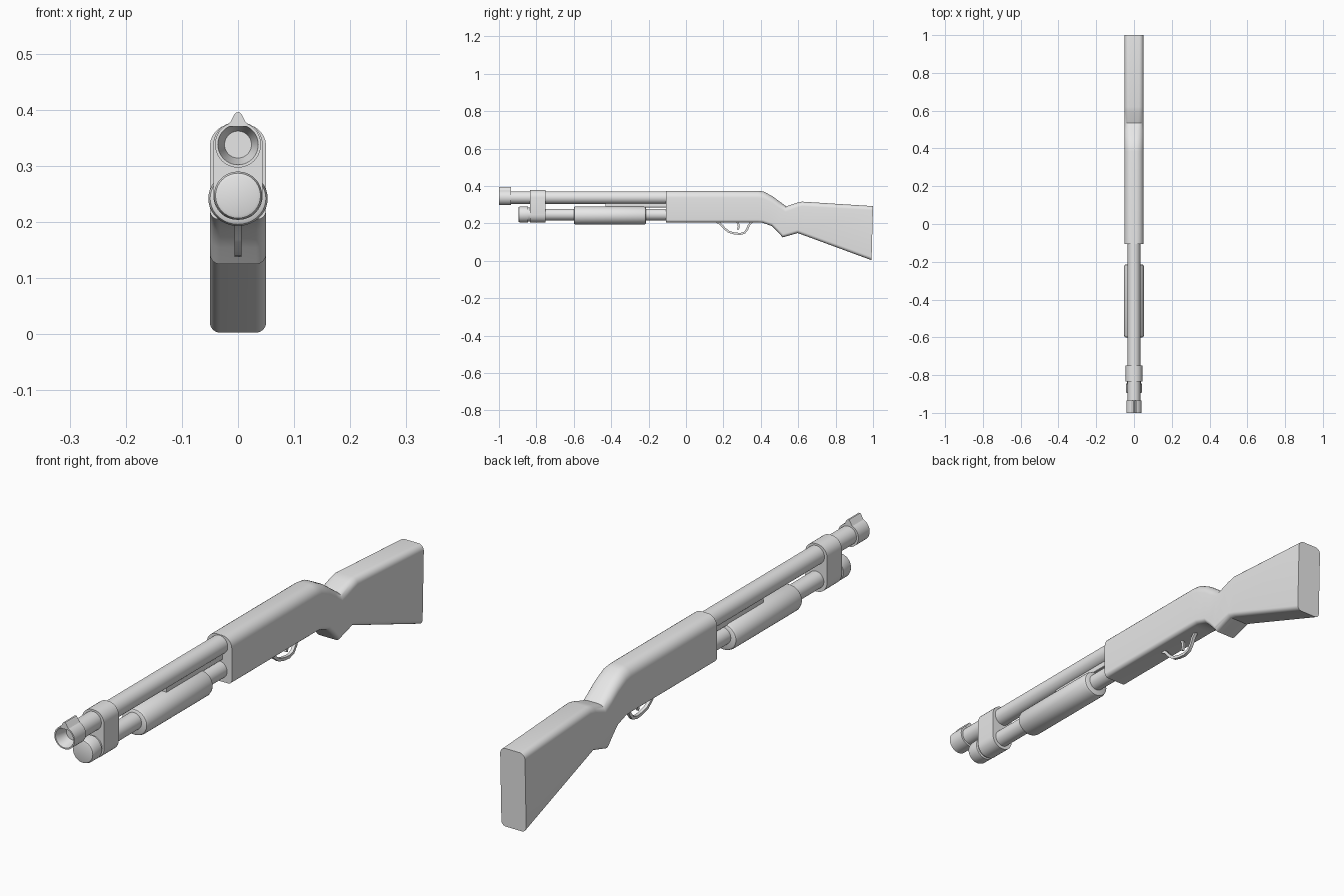
import bpy, bmesh, math

cube = bpy.data.objects.get("Cube")
if cube:
    bpy.data.objects.remove(cube, do_unlink=True)

grey = bpy.data.materials.new("plain grey")
grey.diffuse_color = (0.8, 0.8, 0.8, 1)
grey.use_nodes = True
grey.node_tree.nodes["Principled BSDF"].inputs["Base Color"].default_value = (0.8, 0.8, 0.8, 1)

BARREL_Z, TUBE_Z = 0.338, 0.247


def loft(name, rings, angle=30):
    """Skin a closed surface over matching rings of points."""
    bm = bmesh.new()
    loops = [[bm.verts.new(p) for p in ring] for ring in rings]
    n = len(loops[0])
    for a, b in zip(loops, loops[1:]):
        for i in range(n):
            j = (i + 1) % n
            bm.faces.new((a[i], a[j], b[j], b[i]))
    bm.faces.new(loops[0])
    bm.faces.new(loops[-1])
    bmesh.ops.recalc_face_normals(bm, faces=bm.faces)
    mesh = bpy.data.meshes.new(name)
    bm.to_mesh(mesh)
    bm.free()
    mesh.materials.append(grey)
    obj = bpy.data.objects.new(name, mesh)
    bpy.context.collection.objects.link(obj)
    bpy.ops.object.select_all(action='DESELECT')
    obj.select_set(True)
    bpy.context.view_layer.objects.active = obj
    bpy.ops.object.shade_smooth_by_angle(angle=math.radians(angle))
    return obj


def turned(name, z, profile, sx=1.0, n=40):
    """Round part along y from (radius, y) pairs."""
    angles = [2 * math.pi * i / n for i in range(n)]
    return loft(name, [[(sx * r * math.cos(a), y, z + r * math.sin(a)) for a in angles]
                       for r, y in profile])


def rounded_ring(hw, y_top, top, y_bot, bottom, r_top, r_bot, steps=7):
    """Rounded rectangle across x and z, leaning in y from top to bottom."""
    ring = []
    for cx, cz, r, start in ((hw - r_top, top - r_top, r_top, 0),
                             (r_top - hw, top - r_top, r_top, 90),
                             (r_bot - hw, bottom + r_bot, r_bot, 180),
                             (hw - r_bot, bottom + r_bot, r_bot, 270)):
        for i in range(steps + 1):
            a = math.radians(start + 90 * i / steps)
            z = cz + r * math.sin(a)
            t = (top - z) / (top - bottom)
            ring.append((cx + r * math.cos(a), y_top + (y_bot - y_top) * t, z))
    return ring


def strip(name, path, thick, hw):
    """Flat band of half width hw following a (y, z) path."""
    rings = []
    for i, (y, z) in enumerate(path):
        y0, z0 = path[max(i - 1, 0)]
        y1, z1 = path[min(i + 1, len(path) - 1)]
        d = math.hypot(y1 - y0, z1 - z0)
        ny, nz = -(z1 - z0) / d * thick / 2, (y1 - y0) / d * thick / 2
        rings.append([(hw, y + ny, z + nz), (-hw, y + ny, z + nz),
                      (-hw, y - ny, z - nz), (hw, y - ny, z - nz)])
    return loft(name, rings, 40)


# Receiver and stock: y top, z top, y bottom, z bottom, top radius, bottom radius
stations = [
    (-0.107, 0.374, -0.107, 0.205, 0.038, 0.015),
    (0.385, 0.374, 0.385, 0.205, 0.038, 0.015),
    (0.415, 0.370, 0.410, 0.203, 0.038, 0.016),
    (0.462, 0.345, 0.460, 0.185, 0.036, 0.018),
    (0.500, 0.317, 0.490, 0.155, 0.034, 0.018),
    (0.535, 0.291, 0.517, 0.125, 0.030, 0.018),
    (0.590, 0.309, 0.597, 0.148, 0.026, 0.018),
    (0.620, 0.316, 0.625, 0.138, 0.025, 0.018),
    (1.000, 0.292, 0.992, 0.003, 0.022, 0.018),
]
loft("receiver_and_stock", [rounded_ring(0.05, *s) for s in stations], 35)

# Barrel and hollow muzzle collar
turned("barrel", BARREL_Z, [(0.0335, -0.95), (0.0335, -0.09)])
turned("muzzle_collar", BARREL_Z, [(0.024, -0.955), (0.036, -1.0), (0.041, -1.0),
                                   (0.041, -0.935), (0.030, -0.935)])

# Front sight: flared ridge on the collar
sight = [(0.022, 0.370), (0.013, 0.379), (0.007, 0.391), (0.003, 0.395)]
outline = sight + [(-x, z) for x, z in reversed(sight)]
loft("front_sight", [[(x, y, z) for x, z in outline] for y in (-1.0, -0.935)])

# Magazine tube with its end cap
turned("magazine_tube", TUBE_Z, [(0.031, -0.85), (0.031, -0.09)])
turned("magazine_cap", TUBE_Z, [(0.035, -0.896), (0.040, -0.894), (0.043, -0.886),
                                (0.043, -0.846), (0.037, -0.844), (0.037, -0.83)])

# Clamp joining the barrel and the tube
loft("barrel_clamp", [rounded_ring(0.044, y, 0.378, y, 0.204, 0.040, 0.042)
                      for y in (-0.835, -0.75)])

# Sliding fore-end and its action bar
turned("fore_end", TUBE_Z - 0.005, [(0.040, -0.60), (0.046, -0.597), (0.049, -0.588),
                                    (0.049, -0.226), (0.046, -0.217), (0.040, -0.214)], 1.08)
loft("action_bar", [rounded_ring(0.012, y, 0.308, y, 0.285, 0.002, 0.002, 1)
                    for y in (-0.43, -0.107)])

# Trigger guard and trigger
strip("trigger_guard", [(0.165, 0.208), (0.185, 0.196), (0.205, 0.173), (0.230, 0.154),
                        (0.260, 0.146), (0.290, 0.143), (0.313, 0.150), (0.328, 0.170),
                        (0.336, 0.190), (0.352, 0.208)], 0.011, 0.006)
strip("trigger", [(0.272, 0.210), (0.280, 0.195), (0.282, 0.180), (0.276, 0.165)], 0.010, 0.004)
